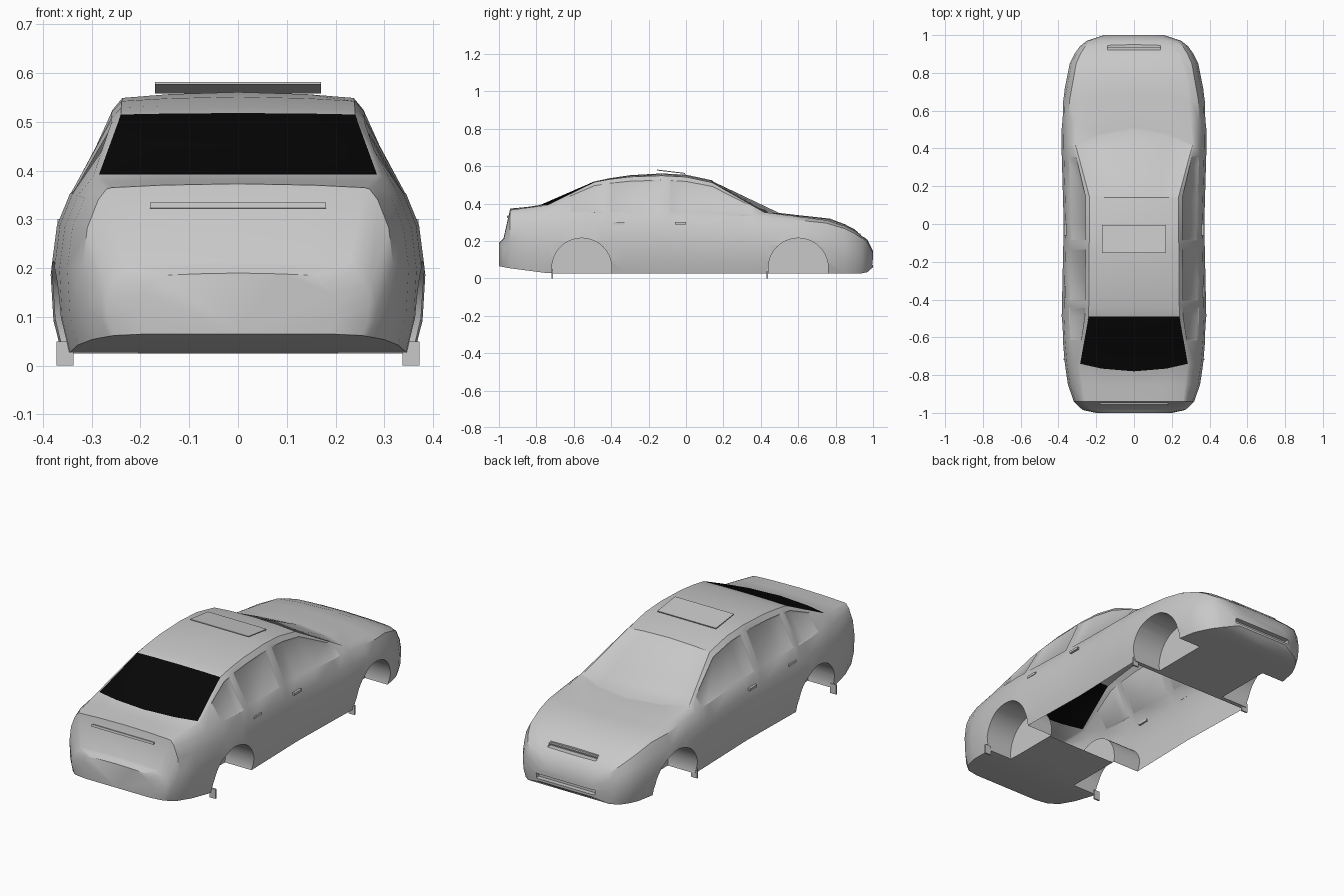
import bpy, bmesh, math
from mathutils import Matrix

old = bpy.data.objects.get("Cube")
if old:
    bpy.data.objects.remove(old, do_unlink=True)


def material(name, value):
    m = bpy.data.materials.new(name)
    m.use_nodes = True
    col = (value, value, value, 1)
    m.diffuse_color = col
    m.node_tree.nodes["Principled BSDF"].inputs["Base Color"].default_value = col
    return m


GREY = material("body grey", 0.58)
BLACK = material("rear glass black", 0.002)


def curve(pts, y):
    """Piecewise linear value along the length."""
    if y <= pts[0][0]:
        return pts[0][1]
    for (a, va), (b, vb) in zip(pts, pts[1:]):
        if y <= b:
            return va + (vb - va) * (y - a) / (b - a)
    return pts[-1][1]


def add_object(name, bm, *mats):
    me = bpy.data.meshes.new(name)
    bm.to_mesh(me)
    bm.free()
    ob = bpy.data.objects.new(name, me)
    bpy.context.collection.objects.link(ob)
    for m in mats:
        me.materials.append(m)
    return ob


def box(name, loc, size, tilt=0.0, yaw=0.0):
    bm = bmesh.new()
    mat = (Matrix.Translation(loc) @ Matrix.Rotation(yaw, 4, 'Z')
           @ Matrix.Rotation(tilt, 4, 'X') @ Matrix.Diagonal((*size, 1)))
    bmesh.ops.create_cube(bm, size=1, matrix=mat)
    return add_object(name, bm, GREY)


def select_only(ob):
    bpy.ops.object.select_all(action='DESELECT')
    ob.select_set(True)
    bpy.context.view_layer.objects.active = ob


# Shape curves along the length: (y, value)
WIDTH = [(-1, .2), (-.985, .27), (-.95, .315), (-.85, .35), (-.7, .372), (-.5, .383),
         (0, .372), (.45, .385), (.65, .38), (.85, .34), (.93, .3), (.97, .25), (1, .16)]
BOTTOM = [(-1, .065), (-.95, .055), (-.72, .025), (.93, .025), (.98, .035), (1, .06)]
BELT = [(-1, .17), (-.975, .2), (-.94, .34), (-.6, .355), (0, .345), (.42, .33),
        (.8, .29), (.9, .24), (.94, .215), (.97, .19), (1, .13)]
EDGE_X = [(-1, .15), (-.975, .23), (-.94, .26), (-.74, .285), (-.49, .24), (.14, .235),
          (.42, .31), (.75, .285), (.9, .235), (.97, .17), (1, .1)]
EDGE_Z = [(-1, .185), (-.975, .21), (-.94, .365), (-.74, .392), (-.49, .515), (-.35, .54),
          (-.15, .55), (0, .542), (.14, .512), (.42, .353), (.8, .305), (.9, .255),
          (.97, .2), (1, .14)]
CROWN = [(-1, .005), (-.94, .008), (-.74, 0), (-.49, .003), (-.2, .012), (.14, .012),
         (.42, -.005), (.8, .01), (1, .005)]
BOW = [(-.85, 0), (-.74, -.04), (-.49, 0), (.14, 0), (.42, .09), (.55, .06),
       (.75, .02), (.85, 0)]
STATIONS = [-1, -.985, -.975, -.94, -.85, -.74, -.62, -.49, -.44, -.41, -.3, -.13, -.09,
            0, .14, .3, .36, .42, .55, .65, .75, .85, .9, .94, .97, 1]


def section(y):
    """Half section from the floor centre up to the top centre."""
    w, zb, zs = curve(WIDTH, y), curve(BOTTOM, y), curve(BELT, y)
    ex, ez = curve(EDGE_X, y), curve(EDGE_Z, y)
    crown, bow = curve(CROWN, y), curve(BOW, y)
    h, bx = zs - zb, w * .9
    pts = [(0, y, zb)]
    for fx, fz in ((.94, 0), (.985, .22), (1, .53), (.97, .8), (.9, 1)):
        pts.append((w * fx, y, zb + h * fz))
    pts.append((bx + (ex - bx) * .86 + .006, y, zs + (ez - zs) * .88))
    for f in (1, .6, 0):
        pts.append((ex * f, y + bow * (1 - f * f), ez + crown * (1 - f * f)))
    return pts


# Body shell: lofted sections
bm = bmesh.new()
rings = []
for y in STATIONS:
    half = section(y)
    full = half + [(-x, yy, z) for x, yy, z in half[-2:0:-1]]
    rings.append([bm.verts.new(p) for p in full])
n = len(rings[0])
SIDE, TOP = (5, n - 6), (7, 8, n - 9, n - 8)
panes = {}
WINDOWS = {"quarter": (-.62, -.44), "rear": (-.41, -.13), "front": (-.09, .36)}
for y0, y1, a, b in zip(STATIONS, STATIONS[1:], rings, rings[1:]):
    for k in range(n):
        f = bm.faces.new((a[k], a[(k + 1) % n], b[(k + 1) % n], b[k]))
        if k in SIDE:
            for name, (lo, hi) in WINDOWS.items():
                if y0 >= lo and y1 <= hi:
                    panes.setdefault((name, k), []).append(f)
        elif k in TOP:
            if y0 >= -.74 and y1 <= -.49:
                f.material_index = 1
            elif y0 >= .14 and y1 <= .42:
                panes.setdefault("windshield", []).append(f)
bm.faces.new(rings[0])
bm.faces.new(rings[-1])
bmesh.ops.recalc_face_normals(bm, faces=bm.faces)

# Side windows and windshield: inset panes
for faces in panes.values():
    bmesh.ops.inset_region(bm, faces=faces, thickness=.008, depth=-.004,
                           use_even_offset=True)
body = add_object("body_shell", bm, GREY, BLACK)

# Wheel wells, grille and lower intake: cut from the body
cutters = []
for y in (-.557, .6):
    for s in (-1, 1):
        bm = bmesh.new()
        bmesh.ops.create_cone(bm, cap_ends=True, segments=40, radius1=.16, radius2=.16,
                              depth=.26, matrix=Matrix.Translation((s * .335, y, .055))
                              @ Matrix.Rotation(math.pi / 2, 4, 'Y'))
        cutters.append(add_object("wheel_well_cutter", bm, GREY))
cutters.append(box("grille_cutter", (0, .95, .238), (.28, .06, .032)))
cutters.append(box("intake_cutter", (0, 1, .085), (.34, .05, .025)))
select_only(body)
for c in cutters:
    mod = body.modifiers.new("cut", 'BOOLEAN')
    mod.operation, mod.solver, mod.object = 'DIFFERENCE', 'EXACT', c
    bpy.ops.object.modifier_apply(modifier=mod.name)
for c in cutters:
    bpy.data.objects.remove(c, do_unlink=True)

# Cabin is open underneath
bm = bmesh.new()
bm.from_mesh(body.data)
gone = []
for f in bm.faces:
    c = f.calc_center_median()
    if f.normal.z < -.9 and c.z < .04 and -.41 < c.y < .42:
        gone.append(f)
bmesh.ops.delete(bm, geom=gone, context='FACES')
bm.to_mesh(body.data)
bm.free()
select_only(body)
bpy.ops.object.shade_smooth_by_angle(angle=math.radians(32))

# Tilted sunroof panel, trunk trim and grille slat
box("sunroof", (0, -.08, .57), (.34, .15, .005), tilt=-.12)
box("trunk_trim", (0, -.951, .328), (.36, .012, .012), tilt=-.2)
box("grille_slat", (0, .928, .236), (.28, .012, .006))

# Mud flaps and door handles on both sides
for s, side in ((1, "left"), (-1, "right")):
    for y, end in ((-.715, "rear"), (.435, "front")):
        box(f"{end}_mud_flap_{side}", (s * .355, y, .025), (.035, .008, .05))
    for y, end in ((-.36, "rear"), (-.03, "front")):
        box(f"{end}_door_handle_{side}", (s * .364, y, .295), (.012, .06, .012))
